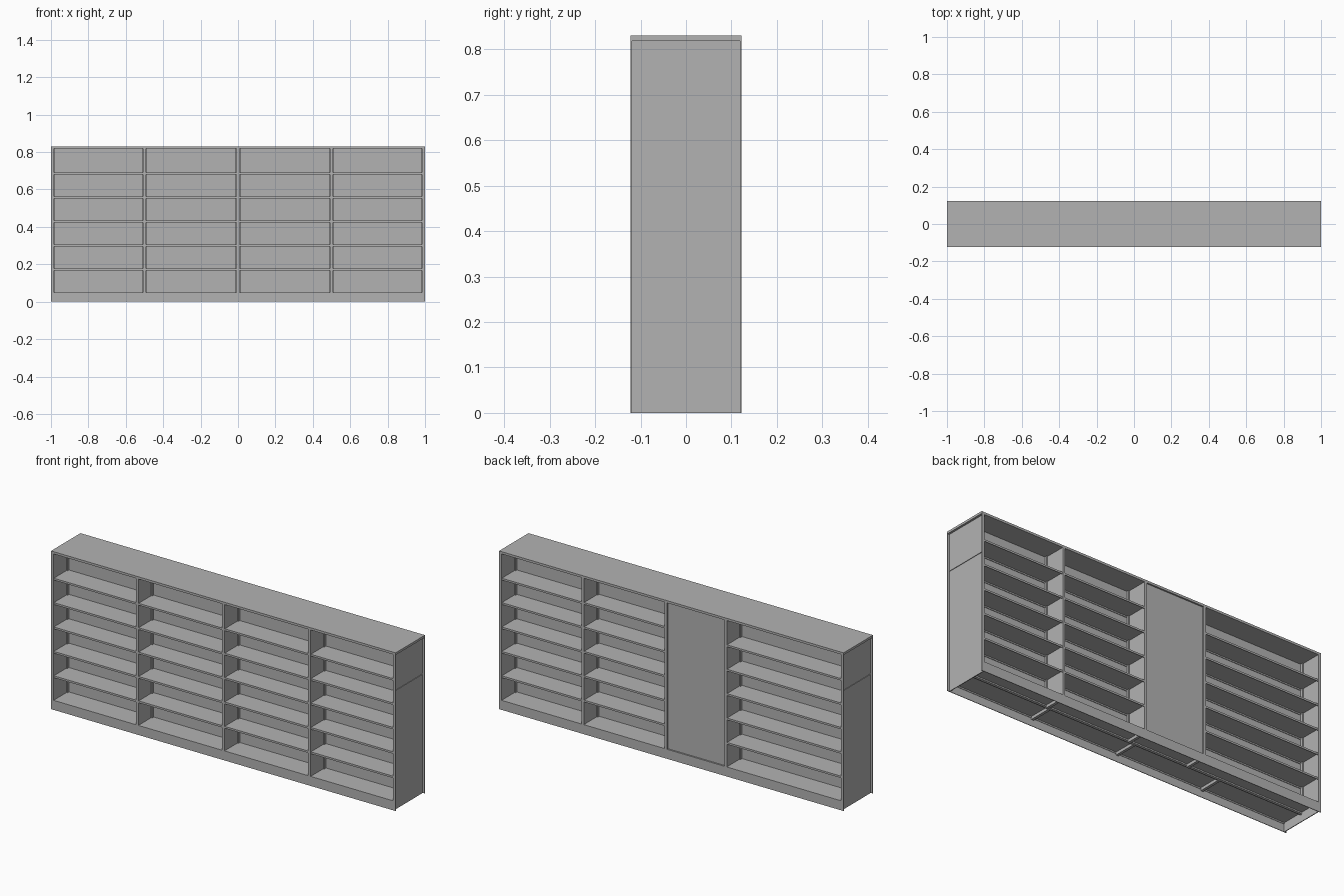
import bpy
import bmesh
from mathutils import Matrix, Vector

cube = bpy.data.objects.get("Cube")
if cube:
    bpy.data.objects.remove(cube, do_unlink=True)

grey = bpy.data.materials.new("grey_steel")
grey.use_nodes = True
colour = (0.45, 0.45, 0.45, 1)
grey.diffuse_color = colour
grey.node_tree.nodes["Principled BSDF"].inputs["Base Color"].default_value = colour

HALF_X, HALF_Y, HEIGHT = 1.0, 0.122, 0.83
FLOOR, CEILING, PITCH, ROWS = 0.05, 0.818, 0.128, 6
WALL = 0.985          # inner face of the end walls
SHEET = 0.003         # folded sheet thickness
WEB = 0.007           # half thickness of a divider
POST = 0.013          # half width of an upright post


def part(name, boxes):
    """One object made of boxes, each given as x, y and z ranges."""
    bm = bmesh.new()
    for ranges in boxes:
        lo = Vector([min(r) for r in ranges])
        hi = Vector([max(r) for r in ranges])
        bmesh.ops.create_cube(bm, size=1, matrix=Matrix.Translation((lo + hi) / 2)
                              @ Matrix.Diagonal((hi - lo).to_4d()))
    mesh = bpy.data.meshes.new(name)
    bm.to_mesh(mesh)
    bm.free()
    mesh.materials.append(grey)
    obj = bpy.data.objects.new(name, mesh)
    bpy.context.collection.objects.link(obj)
    return obj


# Top slab, central sheet and hollow plinth
part("top_slab", [((-HALF_X, HALF_X), (-HALF_Y, HALF_Y), (CEILING, HEIGHT))])
part("centre_sheet", [((-WALL, WALL), (-SHEET, SHEET), (FLOOR - 0.015, CEILING))])
for side, label in ((-1, "front"), (1, "back")):
    part(label + "_plinth", [((-HALF_X, HALF_X),
                              (side * HALF_Y, side * (HALF_Y - SHEET)), (0, FLOOR))])

# End walls: two recessed panels inside a folded rim, joined at a seam
SEAM = 0.625
for side, label in ((-1, "right"), (1, "left")):
    inner, face, edge = side * WALL, side * 0.989, side * HALF_X
    part(label + "_end_wall", [
        ((inner, face), (-HALF_Y, HALF_Y), (0, SEAM - 0.002)),
        ((inner, side * 0.986), (-HALF_Y, HALF_Y), (SEAM - 0.002, SEAM + 0.002)),
        ((inner, face), (-HALF_Y, HALF_Y), (SEAM + 0.002, CEILING)),
    ])
    part(label + "_end_rim", [
        ((inner, edge), (s * HALF_Y, s * (HALF_Y - SHEET)), (0, CEILING)) for s in (-1, 1)
    ])


def build_face(label, side, dividers, closed_bay=None):
    """Dividers, posts and shelves for one side of the unit."""
    front = side * HALF_Y
    for i, x in enumerate(dividers):
        part(f"{label}_divider_{i + 1}",
             [((x - WEB, x + WEB), (0, front * 0.97), (FLOOR - 0.018, FLOOR)),
              ((x - WEB, x + WEB), (0, front), (FLOOR, CEILING))])
        part(f"{label}_post_{i + 1}",
             [((x - POST, x + POST), (0, side * 0.016), (FLOOR, CEILING))])
    part(label + "_end_posts",
         [((s * WALL, s * (WALL - 0.006)), (0, side * 0.016), (FLOOR, CEILING))
          for s in (-1, 1)])

    # Bays run between neighbouring uprights
    walls = [-WALL - WEB] + sorted(dividers) + [WALL + WEB]
    for bay, (a, b) in enumerate(zip(walls, walls[1:])):
        span = (a + WEB, b - WEB)
        if bay == closed_bay:
            part(label + "_closed_panel",
                 [(span, (side * 0.110, side * 0.114), (FLOOR, CEILING))])
        for row in range(ROWS):
            if bay == closed_bay and row:
                continue
            z = FLOOR + row * PITCH
            lip = z - 0.01
            part(f"{label}_shelf_{bay + 1}_{row + 1}", [
                (span, (side * SHEET, side * 0.120), (z - SHEET, z)),
                (span, (side * 0.117, side * 0.120), (lip, z - SHEET)),
                (span, (side * SHEET, side * 0.006), (lip, z - SHEET)),
            ])


build_face("front", -1, [-0.5, 0.0, 0.5])
build_face("back", 1, [-0.315, 0.032, 0.515], closed_bay=1)
